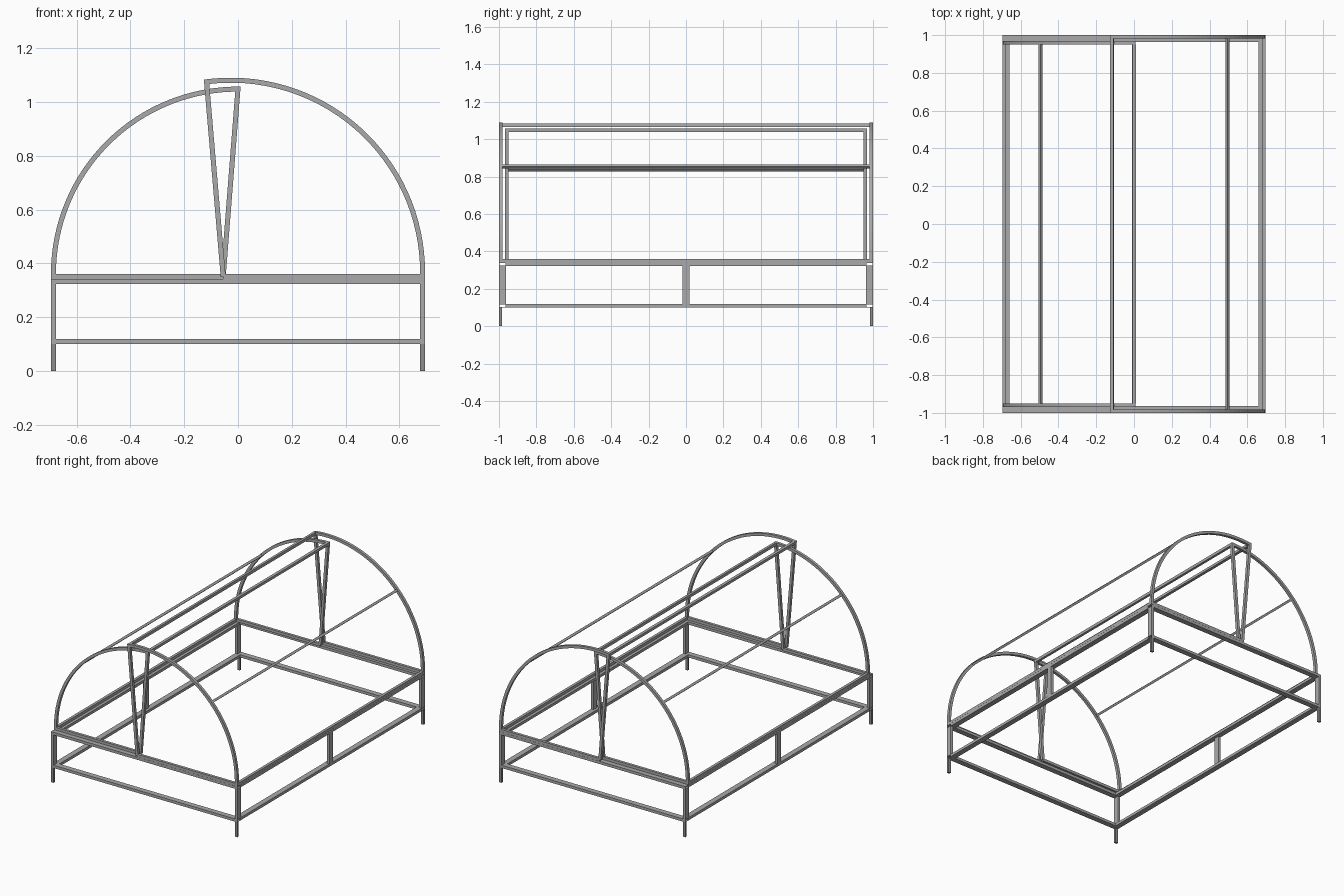
import bpy, bmesh, math
from mathutils import Vector

cube = bpy.data.objects.get("Cube")
if cube:
    bpy.data.objects.remove(cube)


def material(name, grey):
    m = bpy.data.materials.new(name)
    m.use_nodes = True
    colour = (grey, grey, grey, 1)
    m.diffuse_color = colour
    m.node_tree.nodes["Principled BSDF"].inputs["Base Color"].default_value = colour
    return m


STEEL = material("grey steel", 0.40)
DARK = material("dark grey steel", 0.27)

T = 0.0185              # thin side of the tubing
W = 0.037               # wide side of the flat tubing
HX, HY = 0.695, 1.0     # half width and half length
LOW, MID, TOP = 0.11, 0.332, 0.351   # rail centre heights
X, Y = Vector((1, 0, 0)), Vector((0, 1, 0))


def sweep(name, points, side, w, t, mat=STEEL, hollow=False):
    """Rectangular tube along points; w lies along side, t across it."""
    pts = [Vector(p) for p in points]
    bm = bmesh.new()

    def rings(w, t):
        out = []
        for i, p in enumerate(pts):
            tangent = (pts[min(i + 1, len(pts) - 1)] - pts[max(i - 1, 0)]).normalized()
            n = side.cross(tangent).normalized()
            out.append([bm.verts.new(p + side * a * w / 2 + n * b * t / 2)
                        for a, b in ((-1, -1), (1, -1), (1, 1), (-1, 1))])
        return out

    def skin(a, b):
        for k in range(4):
            j = (k + 1) % 4
            bm.faces.new((a[k], a[j], b[j], b[k]))

    outer = rings(w, t)
    for a, b in zip(outer, outer[1:]):
        skin(a, b)
    if hollow:
        inner = rings(w - 0.005, t - 0.005)
        for a, b in zip(inner, inner[1:]):
            skin(a, b)
        skin(outer[0], inner[0])
        skin(outer[-1], inner[-1])
    else:
        bm.faces.new(outer[0])
        bm.faces.new(outer[-1])
    bmesh.ops.recalc_face_normals(bm, faces=bm.faces)
    mesh = bpy.data.meshes.new(name)
    bm.to_mesh(mesh)
    bm.free()
    mesh.materials.append(mat)
    obj = bpy.data.objects.new(name, mesh)
    bpy.context.collection.objects.link(obj)


# Base: end rails with open ends, long rails between them
for level, z in (("lower", LOW), ("upper", MID)):
    for end, s in (("front", -1), ("back", 1)):
        y = s * (HY - W / 2)
        sweep(f"{level}_{end}_rail", [(-HX, y, z), (HX, y, z)], Y, W, T, hollow=True)
    for hand, s in (("right", -1), ("left", 1)):
        x = s * (HX - W / 2)
        sweep(f"{level}_{hand}_rail", [(x, W - HY, z), (x, HY - W, z)], X, W, T)

# Posts and ground stakes
for hand, s in (("right", -1), ("left", 1)):
    x = s * (HX - T / 2)
    for place, k in (("front", -1), ("middle", 0), ("back", 1)):
        y = k * (HY - W / 2)
        sweep(f"{place}_{hand}_post", [(x, y, LOW + T / 2), (x, y, MID - T / 2)], Y, W, T)
        if k:
            y = k * (HY - 0.0075)
            sweep(f"{place}_{hand}_stake", [(x, y, 0), (x, y, LOW - T / 2)], Y, 0.015, T, DARK)


def lid(name, s, cx, cz, radius, end_x, y_out, purlin_x):
    """Swinging cover: s is the side it rests on."""
    r = radius - T / 2
    stop = math.acos((end_x - cx) * s / r)
    arc = [(cx + s * r * math.cos(stop * i / 32), cz + r * math.sin(stop * i / 32))
           for i in range(33)]
    arc.insert(0, (cx + s * r, TOP))
    tip = (end_x + s * T / 2, arc[-1][1])
    pivot = -0.055
    edge = s * (HX - T / 2)
    yc = y_out - T / 2
    for end, k in (("front", -1), ("back", 1)):
        y = k * yc
        sweep(f"{name}_{end}_arch", [(x, y, z) for x, z in arc], Y, T, T)
        sweep(f"{name}_{end}_arm", [(pivot, y, TOP), (tip[0], y, tip[1])], Y, T, T)
        sweep(f"{name}_{end}_sill", [(pivot, y, TOP), (edge + s * T / 2, y, TOP)], Y, T, T)
    inside = yc - T / 2
    # Long bars joining the two ends
    sweep(f"{name}_long_sill", [(edge, -inside, TOP), (edge, inside, TOP)], X, T, T)
    lean = Vector((tip[0] - pivot, 0, tip[1] - TOP)).normalized()
    sweep(f"{name}_ridge_bar", [(tip[0], -inside, tip[1]), (tip[0], inside, tip[1])], lean, T, T)
    dx = purlin_x - cx
    radial = Vector((dx, 0, math.sqrt(r * r - dx * dx)))
    z = cz + radial.z
    sweep(f"{name}_purlin", [(purlin_x, -inside, z), (purlin_x, inside, z)],
          radial.normalized(), 0.015, 0.015)


lid("left_cover", 1, -0.027, 0.368, 0.722, -0.126, HY, 0.495)
lid("right_cover", -1, 0.0, 0.362, 0.695, 0.009, 0.968, -0.495)
